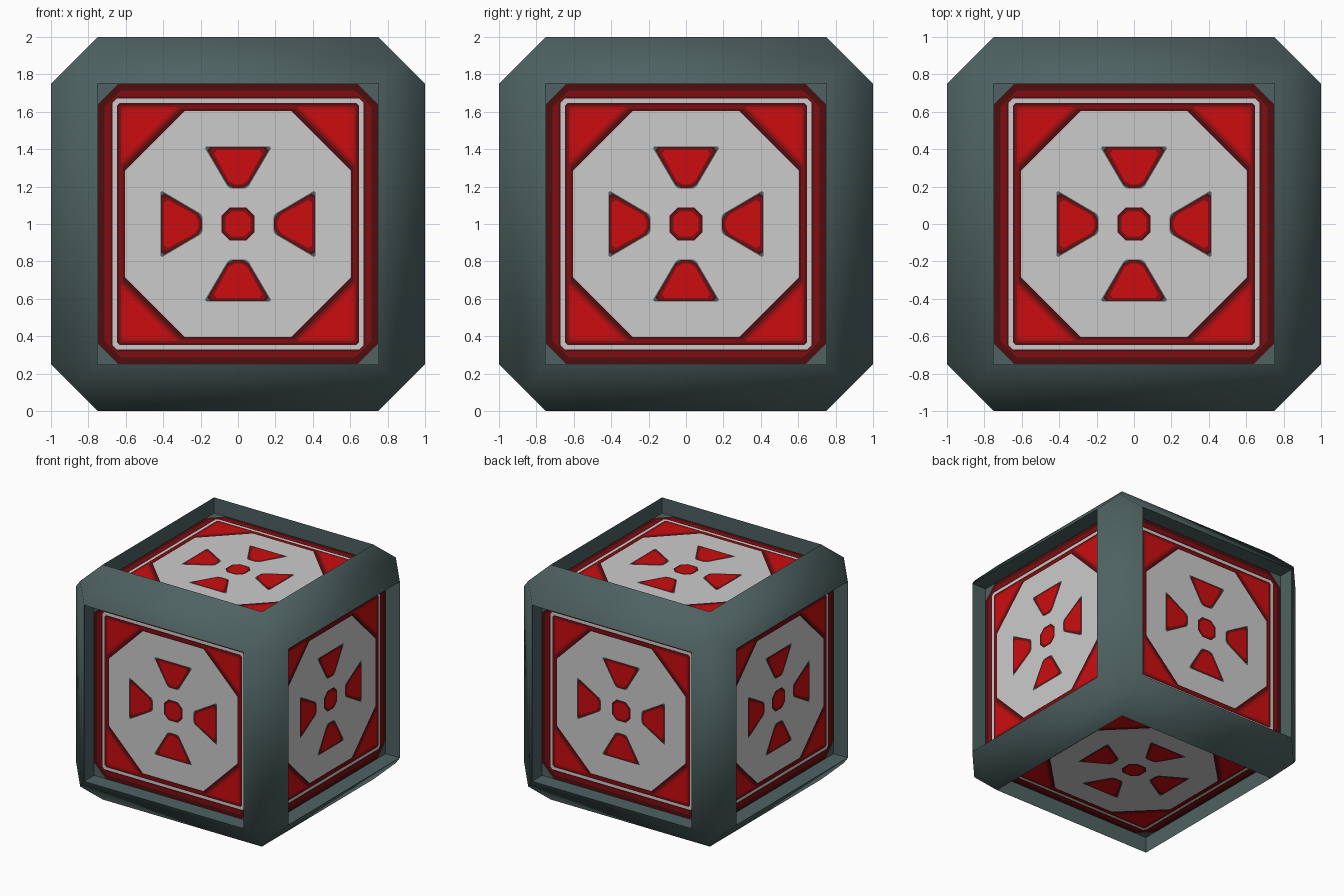
import bpy, bmesh, math
from itertools import product
from mathutils import Vector, Matrix

if "Cube" in bpy.data.objects:
    bpy.data.objects.remove(bpy.data.objects["Cube"])

DEPTH = 0.134    # recess of each panel
STEP = 0.0008    # spacing of the painted layers


def material(name, rgb):
    m = bpy.data.materials.new(name)
    m.diffuse_color = (*rgb, 1)
    m.use_nodes = True
    m.node_tree.nodes["Principled BSDF"].inputs["Base Color"].default_value = m.diffuse_color
    return m


TEAL = material("dark teal", (0.076, 0.122, 0.120))
WHITE = material("light grey", (0.60, 0.60, 0.60))
BRIGHT = material("bright red", (0.60, 0.004, 0.005))
RED = material("red", (0.46, 0.004, 0.005))
MID = material("deep red", (0.22, 0.004, 0.005))
DARK = material("darkest red", (0.076, 0.004, 0.005))


def make_object(name, bm, mat):
    me = bpy.data.meshes.new(name)
    bm.to_mesh(me)
    bm.free()
    me.materials.append(mat)
    ob = bpy.data.objects.new(name, me)
    bpy.context.collection.objects.link(ob)
    ob.location.z = 1
    return ob


# Frame: cube with wide 45 degree edge strips and six square recesses
bm = bmesh.new()
for s in product((-1, 1), repeat=3):
    bm.verts.new([0.875 * c for c in s])
    for axis in range(3):
        bm.verts.new([c * (1 if i == axis else 0.75) for i, c in enumerate(s)])
bmesh.ops.convex_hull(bm, input=bm.verts[:])
bmesh.ops.dissolve_limit(bm, angle_limit=0.02, verts=bm.verts[:], edges=bm.edges[:])
bmesh.ops.recalc_face_normals(bm, faces=bm.faces[:])
bm.normal_update()
for f in [f for f in bm.faces if max(abs(c) for c in f.normal) > 0.95]:
    n = f.normal.copy()
    res = bmesh.ops.inset_region(bm, faces=[f], thickness=0.0, use_even_offset=True)
    bmesh.ops.translate(bm, verts=f.verts[:], vec=-n * DEPTH)
bmesh.ops.recalc_face_normals(bm, faces=bm.faces[:])
frame = make_object("frame", bm, TEAL)
bpy.context.view_layer.objects.active = frame
frame.select_set(True)
bpy.ops.object.shade_smooth_by_angle(angle=math.radians(65))

# The six panel orientations (local +z is outward)
SIDES = [Matrix.Rotation(math.radians(a), 4, ax) for a, ax in
         ((0, 'X'), (90, 'X'), (180, 'X'), (270, 'X'), (90, 'Y'), (270, 'Y'))]


def clip(points, cut):
    """Cut every corner of a polygon by a distance along its edges."""
    pts = [Vector(p) for p in points]
    out = []
    for i, p in enumerate(pts):
        for q in (pts[i - 1], pts[(i + 1) % len(pts)]):
            out.append(p + (q - p).normalized() * cut)
    return out


def paint(name, points, cut, layer, mat, turns=1):
    """Flat painted shape on all six panels, repeated around the centre."""
    bm = bmesh.new()
    shape = clip(points, cut)
    for side in SIDES:
        for t in range(turns):
            m = side @ Matrix.Rotation(t * math.pi / 2, 4, 'Z')
            z = 1 - DEPTH + layer * STEP
            f = bm.faces.new([bm.verts.new(m @ Vector((p.x, p.y, z))) for p in shape])
            f.normal_update()
            if f.normal.dot(side.to_3x3() @ Vector((0, 0, 1))) < 0:
                f.normal_flip()
    return make_object(name, bm, mat)


def square(r):
    return [(-r, -r), (r, -r), (r, r), (-r, r)]


def wedge(y0, w0, y1, w1):
    return [(-w0, y0), (w0, y0), (w1, y1), (-w1, y1)]


def corner(r, reach):
    return [(r, r), (reach - r, r), (r, reach - r)]


# Nested borders and the central octagon plate
for name, r, cut, layer, mat in (
        ("outer_border", 0.749, 0.11, 1, DARK),
        ("border_band", 0.715, 0.09, 2, MID),
        ("line_outer_edge", 0.683, 0.04, 3, DARK),
        ("border_line", 0.670, 0.02, 4, WHITE),
        ("line_inner_edge", 0.647, 0.015, 5, DARK),
        ("inner_band", 0.637, 0.01, 6, MID),
        ("octagon_edge", 0.615, 0.312, 7, DARK),
        ("octagon_plate", 0.605, 0.320, 8, WHITE),
        ("hub_edge", 0.088, 0.045, 9, DARK),
        ("hub_rim", 0.078, 0.04, 10, MID),
        ("hub", 0.068, 0.035, 11, BRIGHT)):
    paint(name, square(r), cut, layer, mat)

# Red triangles in the panel corners
paint("corner_triangle_rim", corner(0.625, 0.940), 0.01, 9, RED, 4)
paint("corner_triangle", corner(0.613, 0.962), 0.01, 10, BRIGHT, 4)

# Four wedges around the hub
paint("wedge_base", wedge(0.19, 0.050, 0.415, 0.182), 0.012, 9, TEAL, 4)
paint("wedge_edge", wedge(0.193, 0.046, 0.411, 0.174), 0.022, 10, DARK, 4)
paint("wedge_rim", wedge(0.200, 0.044, 0.405, 0.160), 0.022, 11, MID, 4)
paint("wedge", wedge(0.212, 0.040, 0.395, 0.138), 0.022, 12, BRIGHT, 4)
